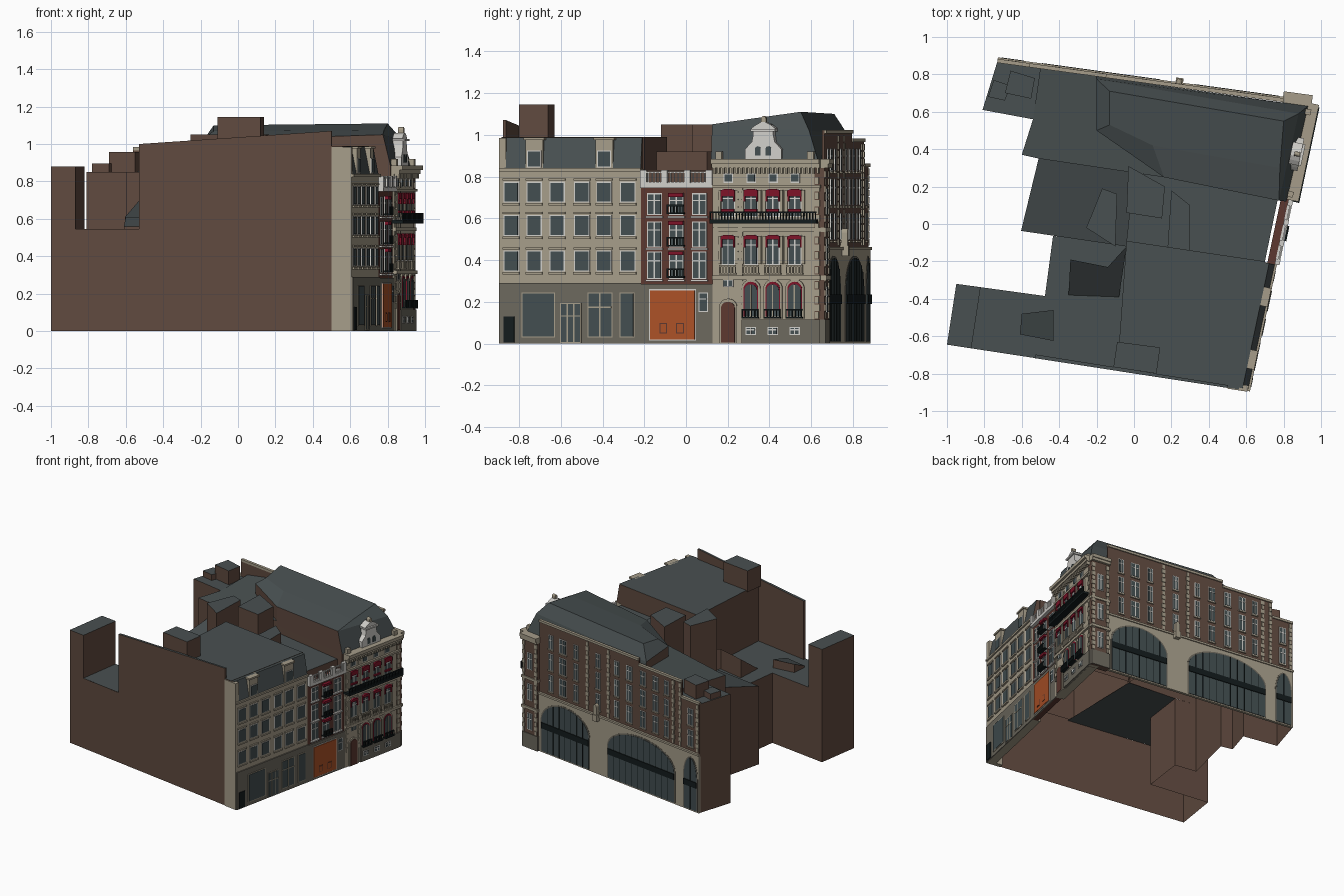
import bpy, bmesh, math
from mathutils import Vector

cube = bpy.data.objects.get("Cube")
if cube:
    bpy.data.objects.remove(cube)

COLOURS = {"brick": "604B41", "slate": "4A5152", "limestone": "A49B88", "grey_stone": "6C685E",
           "white_paint": "CFCDC8", "black_iron": "1A2122", "glass": "444F51", "red_cloth": "7C1A2C",
           "orange_door": "A9522B", "red_brick": "5C3A33"}
MATS = {}
for name, code in COLOURS.items():
    rgb = [(int(code[i:i + 2], 16) / 255) ** 2.2 for i in (0, 2, 4)]
    m = bpy.data.materials.new(name)
    m.use_nodes = True
    m.diffuse_color = (*rgb, 1)
    m.node_tree.nodes["Principled BSDF"].inputs["Base Color"].default_value = (*rgb, 1)
    MATS[name] = m

PARTS = {}


def prism(part, mat, wall, profile, o0, o1):
    """Extrude a (position, height) profile along a wall's normal."""
    bm, _ = PARTS.setdefault(part, (bmesh.new(), mat))
    a, b = ([bm.verts.new(wall(u, z, o)) for u, z in profile] for o in (o0, o1))
    bm.faces.new(a)
    bm.faces.new(b[::-1])
    for i in range(len(a)):
        j = (i + 1) % len(a)
        bm.faces.new((a[j], a[i], b[i], b[j]))


def box(part, mat, wall, u0, u1, z0, z1, o0, o1):
    prism(part, mat, wall, [(u0, z0), (u1, z0), (u1, z1), (u0, z1)], o0, o1)


def wall_frame(p, q, axis):
    """Wall from p to q, measured along the world axis given."""
    p = Vector((*p, 0))
    d = (Vector((*q, 0)) - p).normalized()
    n = Vector((d.y, -d.x, 0))
    return lambda u, z, o: p + d * ((u - p[axis]) / d[axis]) + n * o + Vector((0, 0, z))


def arch(c, w, z0, z1, rise, n=12):
    arc = [(c + w / 2 * math.cos(math.pi * i / n), z1 - rise + rise * math.sin(math.pi * i / n))
           for i in range(n + 1)]
    return [(c - w / 2, z0), (c + w / 2, z0)] + arc


def block(name, outline, *levels, cap=True):
    """Stack rings; a level is a height, a list of heights, or a full ring. Slopes get slate."""
    bm = bmesh.new()
    rings = []
    for lv in levels:
        if not isinstance(lv, list):
            lv = [lv] * len(outline)
        pts = [(*p, z) for p, z in zip(outline, lv)] if not isinstance(lv[0], tuple) else lv
        rings.append([bm.verts.new(p) for p in pts])
    n = len(outline)
    for a, b in zip(rings, rings[1:]):
        for i in range(n):
            j = (i + 1) % n
            bm.faces.new((a[i], a[j], b[j], b[i]))
    if cap:
        bm.faces.new(rings[-1])
    bm.normal_update()
    for f in bm.faces:
        f.material_index = int(f.normal.z > 0.1)
    finish(name, bm, ["brick", "slate"])


def finish(name, bm, mats):
    me = bpy.data.meshes.new(name)
    bm.to_mesh(me)
    bm.free()
    for m in mats:
        me.materials.append(MATS[m])
    bpy.context.collection.objects.link(bpy.data.objects.new(name, me))


def window(pre, wall, c, w, z0, z1, o=0, trim="white_paint", bars=1, transom=True):
    h, e = w / 2, 0.005
    box(pre + "_window_frames", trim, wall, c - h - e, c + h + e, z0 - e, z1 + e, o, o + .004)
    box(pre + "_window_glass", "glass", wall, c - h, c + h, z0, z1, o, o + .006)
    for i in range(bars):
        x = c - h + w * (i + 1) / (bars + 1)
        box(pre + "_window_bars", trim, wall, x - .003, x + .003, z0, z1, o, o + .008)
    if transom:
        z = z0 + (z1 - z0) * .68
        box(pre + "_window_bars", trim, wall, c - h, c + h, z - .003, z + .003, o, o + .008)


def quoins(part, wall, c, z0, z1, o, w=.026):
    n = round((z1 - z0) / .035)
    for i in range(n):
        h = w / 2 * (1 if i % 2 else .65)
        z = z0 + (z1 - z0) * i / n
        box(part, "limestone", wall, c - h, c + h, z, z + .031, o, o + .006)


def railing(part, wall, u0, u1, z0, z1, o, mat="black_iron", gap=.014):
    box(part, mat, wall, u0, u1, z0, z0 + .008, 0, o)
    box(part, mat, wall, u0, u1, z1 - .008, z1, o - .008, o)
    n = max(2, int((u1 - u0) / gap))
    for i in range(n + 1):
        u = u0 + (u1 - u0 - .005) * i / n
        box(part, mat, wall, u, u + .005, z0, z1, o - .006, o)


SOUTH = -.893
STREET = wall_frame((.608, SOUTH), (.934, .64), 1)
BACK = wall_frame((.94, .645), (-.73, .875), 0)
FRONT = wall_frame((-1, -.645), (.608, SOUTH), 0)

# Hollow outer walls and roof blocks
LOW = .545
block("outer_walls", [(-1, -.645), (.58, -.888), (.9, .64), (-.73, .87), (-.81, .61), (-.54, .56), (-.6, .37),
      (-.51, .35), (-.604, -.037), (-.433, -.064), (-.476, -.385), (-.95, -.32)], 0, LOW, cap=False)
block("low_roof", [(-1, -.645), (-.05, -.79), (-.04, -.1), (-.433, -.064), (-.476, -.385), (-.95, -.32)], LOW)
block("end_tower", [(-1, -.645), (-.87, -.665), (-.82, -.338), (-.95, -.32)], LOW, .88)
block("roof_light", [(-.61, -.59), (-.43, -.625), (-.43, -.46), (-.6, -.48)], LOW, [.56, .56, .61, .61])
block("yard_roof", [(-.35, -.38), (-.08, -.39), (-.04, -.12), (-.14, -.23), (-.34, -.19)], LOW,
      [.55, .55, .72, .7, .69])
block("corner_house_roof", [(-.09, -.783), (.56, -.884), (.7, -.2), (-.04, -.09)], LOW, .99)
block("rooftop_box", [(-.11, -.765), (.12, -.8), (.14, -.66), (-.09, -.63)], .98, 1.145)
block("middle_house_roof", [(-.04, -.09), (.7, -.2), (.77, .14), (.0, .28)], LOW, .83)
block("middle_strip", [(.18, -.12), (.3, -.19), (.3, .1), (.2, .18)], .8, .92)
block("middle_box", [(-.04, .06), (.15, .03), (.165, .2), (-.03, .31)], .7, 1.05)
block("rear_box", [(-.255, -.02), (-.1, -.12), (-.09, .16), (-.17, .19)], .6, 1.05)
block("rear_low_house", [(-.604, -.037), (-.04, -.12), (.16, .25), (-.51, .35)], LOW, [.61, .61, .72, .72])
block("rear_house", [(-.6, .37), (-.51, .35), (.16, .25), (-.2, .5), (-.2, .79), (-.5, .84), (-.54, .56)],
      LOW, [.85, .85, .92, .94, .94, .88, .85])
block("rear_wing", [(-.81, .61), (-.54, .56), (-.5, .84), (-.73, .87)], LOW, .85)
block("rear_wing_box", [(-.69, .7), (-.55, .67), (-.53, .78), (-.66, .82)], .84, .958)
block("rear_wing_step", [(-.78, .68), (-.69, .66), (-.66, .74), (-.75, .77)], .84, .895)
block("grand_house_roof", [(-.2, .5), (.16, .25), (.815, .12), (.93, .63), (-.2, .79)], LOW, .885,
      [(-.2, .5, 1.02), (.16, .25, 1.03), (.775, .125, 1.05), (.88, .59, 1.02), (-.2, .775, 1.0)],
      [(-.13, .53, 1.07), (.1, .42, 1.07), (.78, .3, 1.075), (.8, .55, 1.11), (-.13, .71, 1.1)])
block("party_wall", [FRONT(u, 0, o)[:2] for u, o in ((-.53, 0), (.5, 0), (.5, -.015), (-.53, -.02))], LOW,
      [1, 1.07, 1.07, 1])
box("front_corner_strip", "limestone", FRONT, .5, .608, 0, .985, -.03, .004)

# Corner house: facade, mansard, windows and shop fronts
box("corner_facade", "limestone", STREET, SOUTH, -.215, 0, .835, -.06, 0)
box("corner_shop_base", "grey_stone", STREET, SOUTH, -.215, 0, .29, 0, .008)
box("corner_cornice", "limestone", STREET, SOUTH, -.215, .825, .84, 0, .012)
block("corner_mansard", [STREET(y, 0, o)[:2] for y, o in ((-.885, 0), (-.217, 0), (-.217, -.06), (-.885, -.06))],
      .835, [(*STREET(y, 0, o)[:2], .988) for y, o in ((-.885, -.03), (-.217, -.03), (-.217, -.06), (-.885, -.06))])
for i, y in enumerate((-.837, -.727, -.617, -.498, -.392, -.278)):
    for z in (.35, .52, .68):
        window("corner", STREET, y, .064, z, z + .09, bars=0, transom=False)
        box("corner_sills", "limestone", STREET, y - .04, y + .04, z - .02, z - .008, 0, .012)
        box("corner_lintels", "limestone", STREET, y - .04, y + .04, z + .1, z + .11, 0, .01)
    if i in (1, 4):
        box("corner_dormers", "limestone", STREET, y - .042, y + .042, .835, .975, -.06, .002)
        box("corner_dormer_caps", "limestone", STREET, y - .05, y + .05, .975, .988, -.06, .01)
        window("corner", STREET, y, .058, .848, .92, .002, bars=0, transom=False)
for y, w, z0, z1, n in ((-.705, .15, .025, .24, 0), (-.55, .09, 0, .19, 2), (-.41, .11, .025, .24, 1),
                        (-.28, .06, .025, .24, 0)):
    window("shop", STREET, y, w, z0 + .008, z1, .008, "limestone", n, n > 0)
box("shop_side_door", "black_iron", STREET, -.872, -.82, .005, .13, 0, .014)

# Middle house: brick facade, white balustrade, balconies and orange gate
box("middle_facade", "red_brick", STREET, -.215, .13, 0, .77, -.04, 0)
box("middle_base", "grey_stone", STREET, -.215, .13, 0, .285, 0, .008)
box("middle_cornice", "white_paint", STREET, -.215, .13, .745, .77, -.04, .025)
railing("middle_balustrade", STREET, -.215, .13, .765, .825, .02, "white_paint", .018)
for y in (-.2, -.1, .01, .115):
    box("balustrade_posts", "white_paint", STREET, y - .015, y + .015, .765, .83, 0, .026)
for z0, z1 in ((.315, .435), (.465, .58), (.62, .715)):
    for y in (-.15, -.045, .065):
        window("middle", STREET, y, .06, z0, z1)
        box("middle_sills", "white_paint", STREET, y - .04, y + .04, z0 - .018, z0 - .008, 0, .014)
    railing("middle_balconies", STREET, -.085, -.005, z0, z0 + .045, .035)
    box("middle_awnings", "red_cloth", STREET, -.08, -.01, z1 - .012, z1 + .006, 0, .025)
box("gate_frame", "white_paint", STREET, -.175, .05, .015, .26, 0, .012)
box("gate", "orange_door", STREET, -.17, .045, .02, .255, 0, .016)
for y in (-.105, -.025):
    box("gate_hatch_frames", "red_brick", STREET, y - .018, y + .018, .048, .098, 0, .018)
    box("gate_hatches", "orange_door", STREET, y - .014, y + .014, .052, .094, 0, .02)
window("side_door", STREET, .085, .035, .155, .24, .008, bars=0)

# Grand house: facade, arches, long balcony, awnings and gable
box("grand_facade", "limestone", STREET, .13, .645, 0, .88, -.06, .01)
box("grand_base", "grey_stone", STREET, .27, .645, 0, .115, 0, .02)
for z0, z1, o in ((.305, .325, .025), (.535, .555, .02), (.745, .76, .025), (.84, .86, .04), (.86, .885, .055)):
    box("grand_cornices", "limestone", STREET, .13, .648, z0, z1, -.05, o)
for i in range(24):
    y = .137 + i * .0215
    box("cornice_brackets", "limestone", STREET, y, y + .01, .815, .84, 0, .035)
for y in (.145, .262, .63):
    quoins("grand_quoins", STREET, y, .12, .8, .01)
prism("grand_door_frame", "limestone", STREET, arch(.205, .085, 0, .215, .04), 0, .018)
prism("grand_door", "red_brick", STREET, arch(.205, .065, .005, .2, .03), 0, .022)
window("grand", STREET, .205, .04, .275, .32, .014)
for i, y in enumerate((.205, .315, .42, .525)):
    if i:
        prism("arch_surrounds", "limestone", STREET, arch(y, .09, .12, .308, .045), 0, .02)
        prism("arch_red_blinds", "red_cloth", STREET, arch(y, .07, .13, .296, .035), 0, .023)
        prism("arch_glass", "glass", STREET, arch(y, .06, .13, .284, .03), 0, .026)
        box("arch_window_bars", "limestone", STREET, y - .003, y + .003, .13, .28, 0, .029)
        railing("arch_railings", STREET, y - .04, y + .04, .12, .165, .045)
        window("cellar", STREET, y, .04, .045, .075, .02)
    for z0, z1, drop in ((.38, .515, .016), (.61, .735, .03)):
        window("grand", STREET, y, .055, z0, z1, .012)
        for s in (-.041, .041):
            box("grand_pilasters", "limestone", STREET, y + s - .007, y + s + .007, z0, z1, 0, .022)
        for s in (-.03, .03):
            box("awning_flaps", "red_cloth", STREET, y + s - .004, y + s + .004, z1 - .055, z1, 0, .028)
        prism("grand_awnings", "red_cloth", STREET, arch(y, .068, z1 - drop, z1 + .006, .01, 6), 0, .03)
    box("window_boxes", "red_cloth", STREET, y - .03, y + .03, .632, .645, 0, .03)
    railing("grand_parapets", STREET, y - .04, y + .04, .33, .375, .03, "limestone")
    window("attic", STREET, y, .035, .775, .81, .01, bars=0, transom=False)
box("balcony_floor", "black_iron", STREET, .125, .635, .575, .59, 0, .06)
railing("long_balcony", STREET, .125, .635, .585, .632, .06)
half = [(.087, .885), (.087, .93), (.07, .95), (.055, .965), (.048, 1.0), (.048, 1.02), (.058, 1.03),
        (.035, 1.048), (.012, 1.06)]
prism("gable", "white_paint", STREET, [(.373 + a, z) for a, z in half] + [(.373 - a, z) for a, z in half[::-1]],
      -.04, .015)
box("gable_ledge", "white_paint", STREET, .315, .431, 1.015, 1.027, -.04, .028)
for y in (.348, .398):
    prism("gable_windows", "glass", STREET, arch(y, .026, .9, .945, .013, 8), 0, .02)
prism("gable_finial", "limestone", STREET, arch(.373, .024, 1.055, 1.09, .015, 8), -.02, .01)
for y in (.16, .6):
    box("roof_dormers", "limestone", STREET, y - .015, y + .015, .885, .92, -.01, .02)

# Rear street facade: brick storeys over an arched stone ground floor
for u0, u1, top in ((.8, -.15, 1.02), (-.15, -.56, .98), (-.56, -.73, .86)):
    box("rear_facade", "brick", BACK, u0, u1, .44, top, -.012, 0)
    box("rear_coping", "limestone", BACK, u0, u1, top - .015, top + .003, -.013, .008)
box("rear_stone_base", "limestone", BACK, .8, -.73, 0, .45, -.012, .008)
box("rear_ledge", "limestone", BACK, .8, -.73, .447, .462, 0, .016)
for c, w, n in ((.545, .45, 8), (-.18, .63, 11), (-.65, .12, 2)):
    prism("rear_arch_rims", "grey_stone", BACK, arch(c, w + .02, .01, .42, .165, 20), 0, .01)
    prism("rear_arch_glass", "glass", BACK, arch(c, w, .01, .41, .16, 20), 0, .012)
    box("rear_arch_bands", "black_iron", BACK, c - w / 2, c + w / 2, .19, .235, 0, .018)
    for i in range(1, n):
        t = i / n * 2 - 1
        top = .25 + .16 * math.sqrt(1 - t * t)
        box("rear_arch_bars", "black_iron", BACK, c + t * w / 2 - .002, c + t * w / 2 + .002, .01, top, 0, .015)
for z0, z1 in ((.5, .62), (.665, .785), (.83, .93)):
    for x, w in ((.69, .035), (.575, .06), (.45, .035), (.24, .035), (.06, .035), (-.06, .045), (-.19, .045),
                 (-.31, .045), (-.415, .035), (-.645, .045)):
        if x > -.6 or z1 < .8:
            window("rear", BACK, x, w, z0, z1)
            box("rear_sills", "limestone", BACK, x - w / 2 - .008, x + w / 2 + .008, z0 - .015, z0 - .006, 0, .009)
for x, top in ((.34, 1), (.14, 1), (-.48, .96), (-.545, .96), (-.71, .84)):
    quoins("rear_quoins", BACK, x, .47, top, 0)
box("statue_plinth", "limestone", BACK, .26, .22, .42, .47, 0, .04)
prism("statue", "limestone", BACK, arch(.24, .03, .47, .55, .02, 8), 0, .035)

# End pavilion of the grand house on the rear street
box("pavilion", "brick", BACK, .945, .8, 0, .88, -.03, .02)
box("pavilion_base", "grey_stone", BACK, .946, .798, 0, .115, -.03, .025)
for z0, z1, o in ((.305, .325, .03), (.535, .555, .028), (.84, .86, .038), (.86, .885, .045)):
    box("pavilion_cornices", "limestone", BACK, .95, .795, z0, z1, -.03, o)
for x in (.932, .815):
    quoins("pavilion_quoins", BACK, x, .12, .83, .02)
for z in (.15, .38, .62):
    window("pavilion", BACK, .873, .04, z, z + .12, .02)

for name, (bm, mat) in PARTS.items():
    bmesh.ops.recalc_face_normals(bm, faces=bm.faces[:])
    finish(name, bm, [mat])
